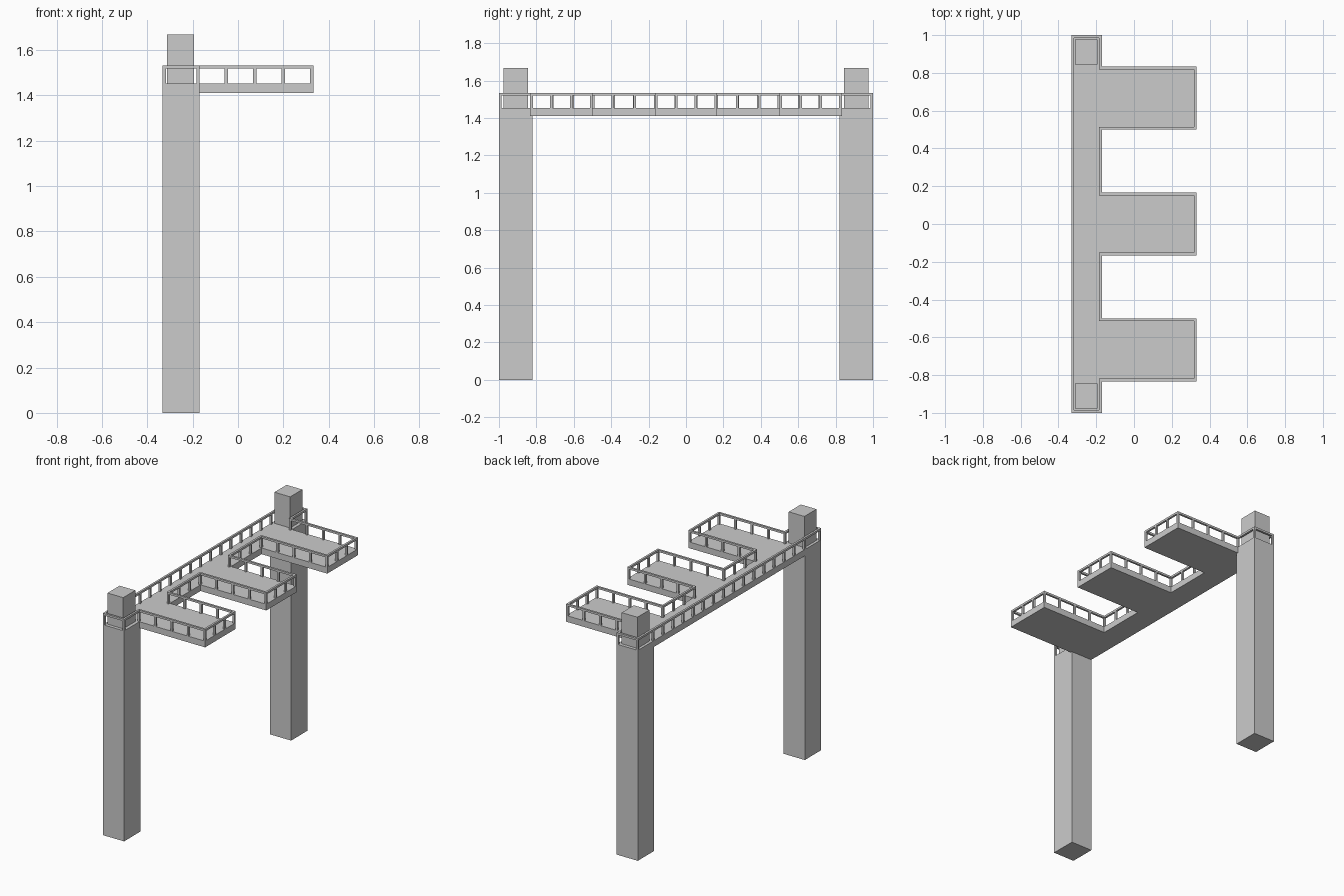
import bpy, bmesh
from mathutils import Vector

if "Cube" in bpy.data.objects:
    bpy.data.objects.remove(bpy.data.objects["Cube"])

X0, X1, X2 = -0.332, -0.17, 0.332      # back edge, spine edge, finger tips
FY = 0.833                             # outer side of the outer fingers
FINGERS = [(-FY, -0.5), (-0.166, 0.166), (0.5, FY)]
Z0, Z1, Z2 = 1.41, 1.453, 1.533        # deck bottom, deck top, rail top
W = 0.014                              # rail thickness


def finish(name, bm):
    bmesh.ops.recalc_face_normals(bm, faces=bm.faces)
    me = bpy.data.meshes.new(name)
    bm.to_mesh(me)
    bm.free()
    ob = bpy.data.objects.new(name, me)
    bpy.context.collection.objects.link(ob)
    return ob


def add_box(bm, lo, hi):
    lo, hi = Vector(lo), Vector(hi)
    vs = bmesh.ops.create_cube(bm, size=1)["verts"]
    bmesh.ops.scale(bm, vec=hi - lo, verts=vs)
    bmesh.ops.translate(bm, vec=(lo + hi) / 2, verts=vs)


def comb(end, i=0.0):
    """Plan outline (anticlockwise) with three fingers, inset by i."""
    pts = [(X0 + i, -end + i)]
    if end > FY:
        pts.append((X1 - i, -end + i))
    for a, b in FINGERS:
        pts += [(X1 - i, a + i), (X2 - i, a + i), (X2 - i, b - i), (X1 - i, b - i)]
    if end > FY:
        pts.append((X1 - i, end - i))
    else:
        # the outer fingers meet the spine ends in a straight line
        pts = [pts[0]] + pts[2:-1]
    pts.append((X0 + i, end - i))
    return pts


def extrude_up(bm, faces, h):
    geo = bmesh.ops.extrude_face_region(bm, geom=faces, use_keep_orig=True)["geom"]
    bmesh.ops.translate(bm, vec=(0, 0, h), verts=[g for g in geo if isinstance(g, bmesh.types.BMVert)])


# walkway deck
bm = bmesh.new()
f = bm.faces.new([bm.verts.new((x, y, Z0)) for x, y in comb(FY)])
extrude_up(bm, [f], Z1 - Z0)
finish("walkway_deck", bm)

# top rail: a ring following the whole plan outline
bm = bmesh.new()
f = bm.faces.new([bm.verts.new((x, y, Z2 - W)) for x, y in comb(1.0)])
f.normal_update()
ring = bmesh.ops.inset_individual(bm, faces=[f], thickness=W, use_even_offset=True)["faces"]
bmesh.ops.delete(bm, geom=[f], context='FACES_ONLY')
extrude_up(bm, [q for q in bm.faces], W)
finish("top_rail", bm)

# balusters, evenly spaced along each side
bm = bmesh.new()
h = W / 2
path = comb(1.0, h) + [(X0 + h, FY - h), (X0 + h, -FY + h)]
for p, q in zip(path, path[1:] + path[:1]):
    p, q = Vector(p), Vector(q)
    n = max(1, round((q - p).length / 0.1125))
    for k in range(n):
        c = p.lerp(q, k / n)
        add_box(bm, (c.x - h, c.y - h, Z1), (c.x + h, c.y + h, Z2 - W))
finish("balusters", bm)

# columns with a narrower block on top
for s, side in ((-1, "front"), (1, "back")):
    bm = bmesh.new()
    y = sorted((s * 0.822, s * 1.0))
    add_box(bm, (X0, y[0], 0), (X1, y[1], Z1))
    finish(side + "_column", bm)
    bm = bmesh.new()
    y = sorted((s * 0.845, s * 0.977))
    add_box(bm, (-0.313, y[0], Z1), (-0.193, y[1], 1.668))
    finish(side + "_column_cap", bm)
